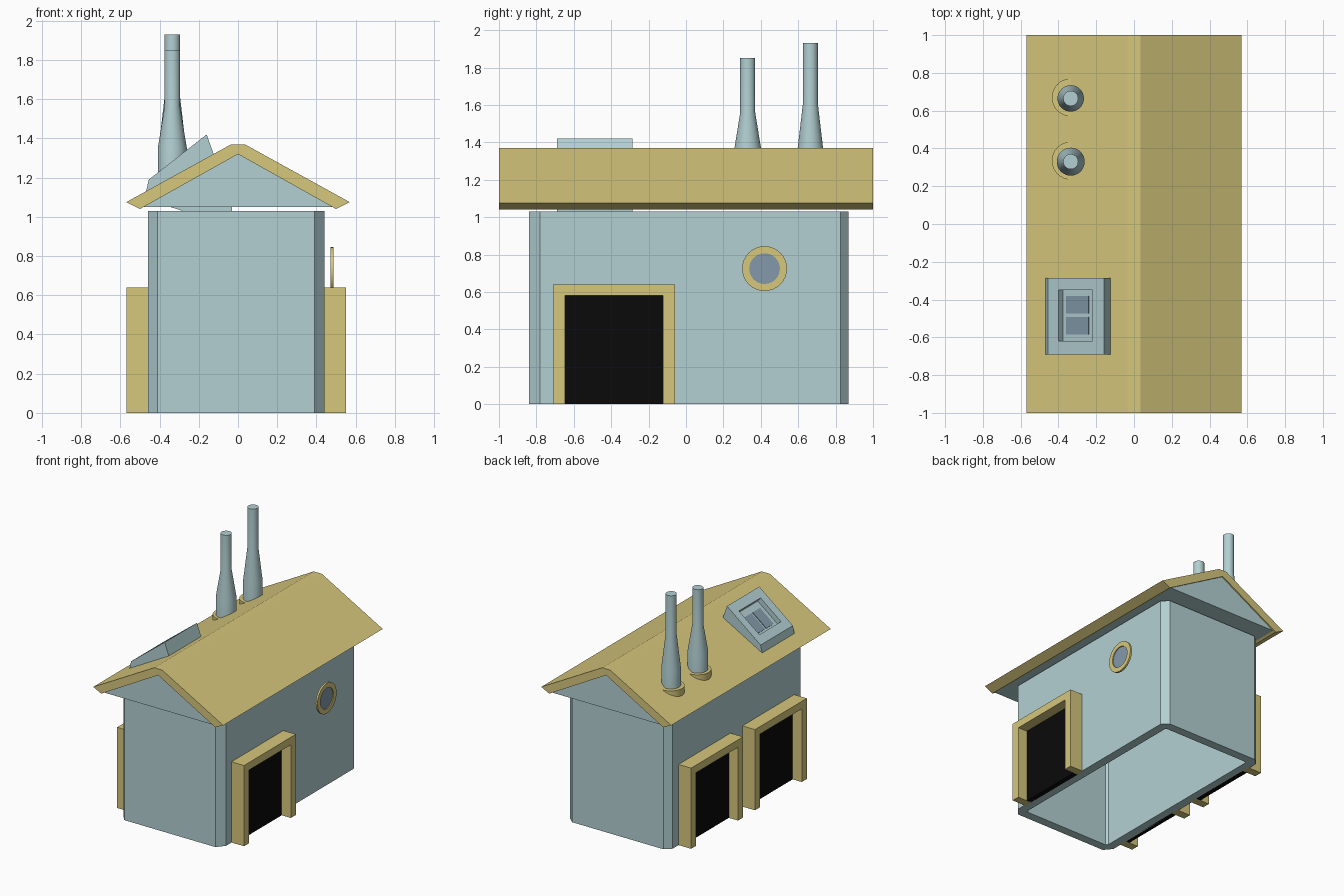
import bpy, bmesh, math
from mathutils import Vector

if "Cube" in bpy.data.objects:
    bpy.data.objects.remove(bpy.data.objects["Cube"])


def material(name, rgb):
    m = bpy.data.materials.new(name)
    m.diffuse_color = (*rgb, 1)
    m.use_nodes = True
    m.node_tree.nodes["Principled BSDF"].inputs["Base Color"].default_value = m.diffuse_color
    return m


BLUE = material("pale_blue", (0.45, 0.63, 0.65))
TAN = material("straw", (0.67, 0.57, 0.20))
GLASS = material("glass", (0.23, 0.32, 0.41))
BLACK = material("black", (0.003, 0.003, 0.003))


def finish(bm, name, mat):
    bmesh.ops.recalc_face_normals(bm, faces=bm.faces)
    me = bpy.data.meshes.new(name)
    bm.to_mesh(me)
    bm.free()
    me.materials.append(mat)
    ob = bpy.data.objects.new(name, me)
    bpy.context.collection.objects.link(ob)
    return ob


def prism(name, pts, axis, a, b, mat, caps=True):
    """Extrude a 2D profile along an axis from a to b."""
    def place(p, t):
        u, v = p
        return {"x": (t, u, v), "y": (u, t, v), "z": (u, v, t)}[axis]
    bm = bmesh.new()
    lo = [bm.verts.new(place(p, a)) for p in pts]
    hi = [bm.verts.new(place(p, b)) for p in pts]
    n = len(pts)
    for i in range(n):
        j = (i + 1) % n
        bm.faces.new((lo[i], lo[j], hi[j], hi[i]))
    if caps:
        bm.faces.new(lo)
        bm.faces.new(hi)
    return finish(bm, name, mat)


def lathe(name, profile, centre, axis, mat, closed=False, n=32):
    """Spin (radius, height) points round a z or x axis."""
    bm = bmesh.new()
    rings = []
    for r, h in profile:
        ring = []
        for i in range(n):
            c, s = r * math.cos(math.tau * i / n), r * math.sin(math.tau * i / n)
            p = (c, s, h) if axis == "z" else (h, c, s)
            ring.append(bm.verts.new(Vector(centre) + Vector(p)))
        rings.append(ring)
    pairs = list(zip(rings, rings[1:]))
    if closed:
        pairs.append((rings[-1], rings[0]))
    else:
        bm.faces.new(rings[0])
        bm.faces.new(rings[-1])
    for p, q in pairs:
        for i in range(n):
            j = (i + 1) % n
            bm.faces.new((p[i], p[j], q[j], q[i]))
    ob = finish(bm, name, mat)
    bpy.ops.object.select_all(action="DESELECT")
    bpy.context.view_layer.objects.active = ob
    ob.select_set(True)
    bpy.ops.object.shade_smooth_by_angle(angle=math.radians(30))
    return ob


def rect(u0, u1, v0, v1):
    return [(u0, v0), (u1, v0), (u1, v1), (u0, v1)]


# Walls: open tube with chamfered corners
walls = prism("walls", [(-0.41, -0.84), (0.39, -0.84), (0.44, -0.78), (0.44, 0.825),
                        (0.39, 0.87), (-0.41, 0.87), (-0.46, 0.825), (-0.46, -0.78)],
              "z", 0, 1.03, BLUE, caps=False)
thick = walls.modifiers.new("thickness", "SOLIDIFY")
thick.thickness, thick.offset, thick.use_even_offset = 0.07, -1, True

# Roof shell and gable filling
prism("roof", [(-0.57, 1.075), (-0.035, 1.37), (0.035, 1.37), (0.57, 1.075),
               (0.50, 1.04), (0, 1.32), (-0.50, 1.04)], "y", -1, 1, TAN)
prism("gable_fill", [(-0.485, 1.05), (0.485, 1.05), (0, 1.322)], "y", -0.99, 0.99, BLUE)

# Doorways: one on the right, two on the left
for name, y0, inner, outer, panel in (("right_door", -0.71, 0.43, 0.55, 0.47),
                                      ("left_front_door", -0.70, -0.45, -0.57, -0.49),
                                      ("left_back_door", 0.10, -0.45, -0.57, -0.49)):
    y1, w = y0 + 0.65, 0.063
    frame = [(y0, 0), (y0, 0.64), (y1, 0.64), (y1, 0),
             (y1 - w, 0), (y1 - w, 0.58), (y0 + w, 0.58), (y0 + w, 0)]
    prism(name + "_frame", frame, "x", inner, outer, TAN)
    prism(name + "_opening", rect(y0 + w, y1 - w, 0, 0.58), "x", inner, panel, BLACK)

# Round window
C = (0, 0.42, 0.725)
lathe("round_window_frame", [(0.12, 0.472), (0.12, 0.487), (0.082, 0.487), (0.082, 0.472)],
      C, "x", TAN, closed=True)
lathe("round_window_glass", [(0.083, 0.474), (0.083, 0.480)], C, "x", GLASS)

# Chimneys with collars
for name, y, r, neck, top in (("front_chimney", 0.33, 0.074, 1.56, 1.85),
                              ("back_chimney", 0.665, 0.070, 1.607, 1.93)):
    lathe(name, [(r, 1.10), (r, 1.35), (0.04, neck), (0.04, top)],
          (-0.335, y, 0), "z", BLUE)
    lathe(name + "_collar", [(0.10, 1.10), (0.10, 1.205)], (-0.335, y + 0.005, 0), "z", TAN)

# Skylight box with a recessed window
box = prism("skylight_box", [(-0.47, 1.125), (-0.455, 1.19), (-0.16, 1.42), (-0.03, 1.06),
                             (-0.03, 1.02), (-0.25, 1.02), (-0.36, 1.055)],
            "y", -0.69, -0.285, BLUE)


def slope_slab(name, t0, t1, d0, d1, y0, y1, mat):
    """Slab in the skylight's slope: t runs uphill, d outward."""
    u, n = Vector((0.789, 0.615)), Vector((-0.615, 0.789))
    o = Vector((-0.455, 1.19))
    pts = [tuple(o + u * t + n * d) for t, d in rect(t0, t1, d0, d1)]
    return prism(name, pts, "y", y0, y1, mat)


cutter = slope_slab("skylight_cutter", 0.07, 0.298, -0.04, 0.05, -0.62, -0.35, BLUE)
cutter.hide_render = True
cutter.hide_set(True)
cut = box.modifiers.new("recess", "BOOLEAN")
cut.operation, cut.object, cut.solver = "DIFFERENCE", cutter, "EXACT"
for i, (y0, y1) in enumerate(((-0.585, -0.492), (-0.475, -0.382))):
    slope_slab(f"skylight_pane_{i + 1}", 0.093, 0.245, -0.045, -0.035, y0, y1, GLASS)
